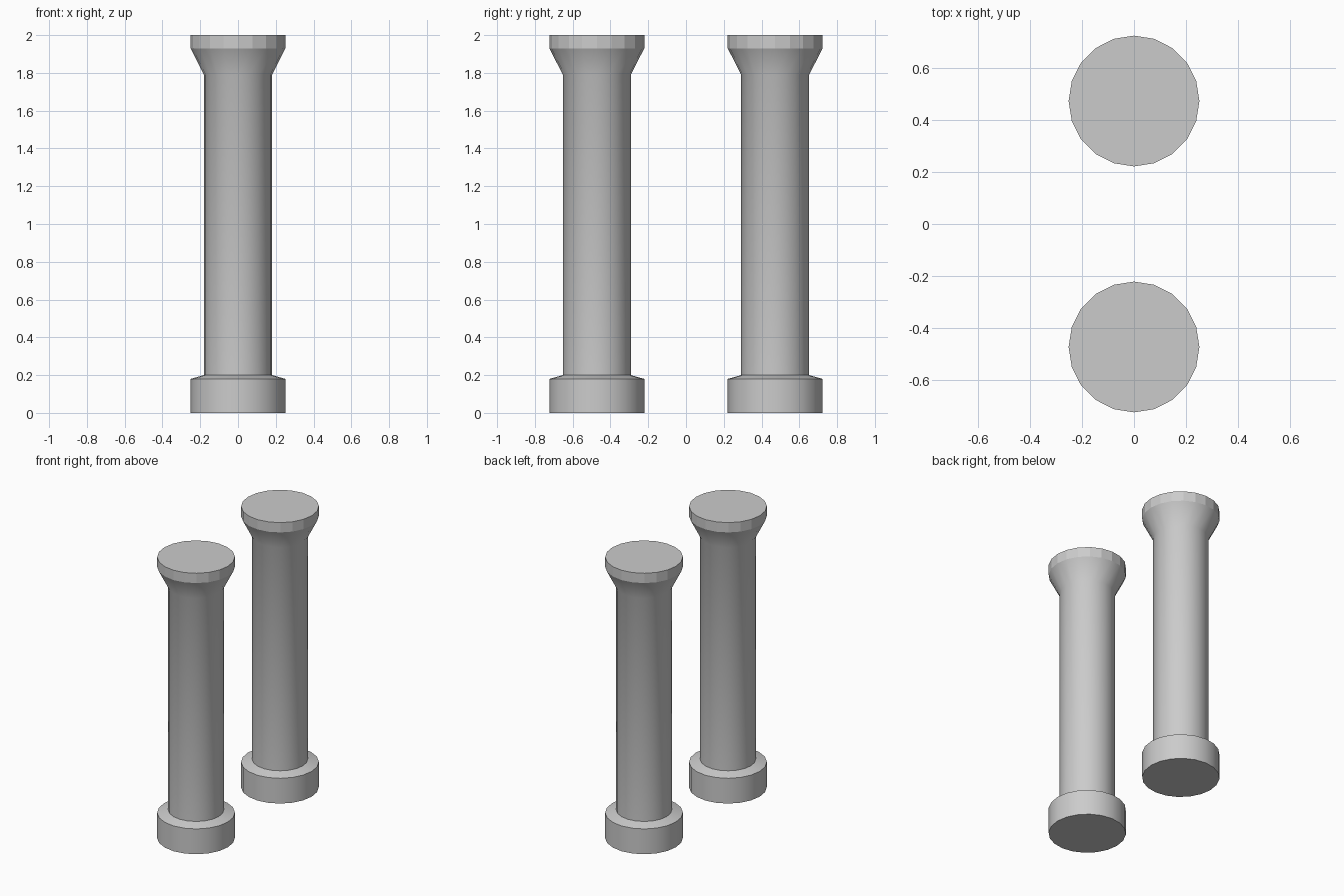
import bpy, bmesh, math

if "Cube" in bpy.data.objects:
    bpy.data.objects.remove(bpy.data.objects["Cube"])

SIDES = 20
# Pillar profile as (radius, height): base, bevelled ledge, shaft, flare, cap band
PROFILE = [(0.251, 0.0), (0.251, 0.18), (0.18, 0.20), (0.18, 1.79),
           (0.251, 1.93), (0.251, 2.0)]


def make_pillar(name, y):
    bm = bmesh.new()
    rings = []
    for r, z in PROFILE:
        rings.append([bm.verts.new((r * math.cos(2 * math.pi * i / SIDES),
                                    r * math.sin(2 * math.pi * i / SIDES), z))
                      for i in range(SIDES)])
    # Side walls
    for a, b in zip(rings, rings[1:]):
        for i in range(SIDES):
            j = (i + 1) % SIDES
            bm.faces.new((a[i], a[j], b[j], b[i]))
    # Bottom and top discs
    bm.faces.new(rings[0][::-1])
    bm.faces.new(rings[-1])
    mesh = bpy.data.meshes.new(name)
    bm.to_mesh(mesh)
    bm.free()
    obj = bpy.data.objects.new(name, mesh)
    obj.location.y = y
    bpy.context.collection.objects.link(obj)

    # Smooth shaft and base with crisp ledge edges
    bpy.ops.object.select_all(action='DESELECT')
    obj.select_set(True)
    bpy.context.view_layer.objects.active = obj
    bpy.ops.object.shade_smooth_by_angle(angle=math.radians(40))
    # Faceted cap band
    for p in mesh.polygons:
        if p.center.z > 1.94:
            p.use_smooth = False


make_pillar("front_pillar", -0.472)
make_pillar("back_pillar", 0.472)
